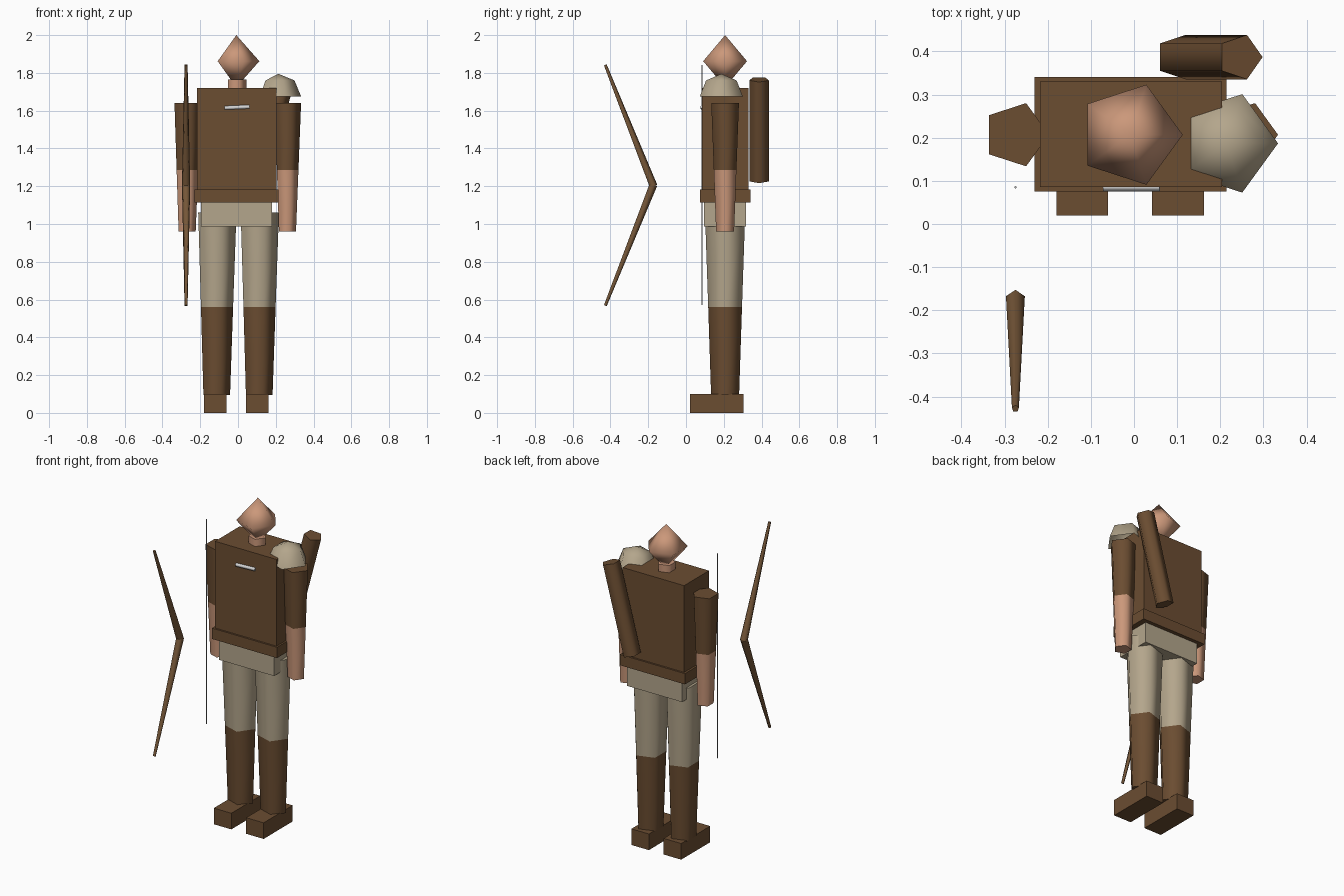
import bpy, bmesh
from math import radians, pi, cos, sin
from mathutils import Vector

cube = bpy.data.objects.get("Cube")
if cube:
    bpy.data.objects.remove(cube, do_unlink=True)


def material(name, color):
    m = bpy.data.materials.new(name)
    m.use_nodes = True
    m.diffuse_color = (*color, 1)
    m.node_tree.nodes["Principled BSDF"].inputs["Base Color"].default_value = (*color, 1)
    return m


LEATHER = material("brown leather", (0.147, 0.074, 0.031))
LINEN = material("tan linen", (0.456, 0.381, 0.262))
SKIN = material("skin", (0.60, 0.314, 0.195))
WOOD = material("bow wood", (0.18, 0.095, 0.04))
METAL = material("pale metal", (0.65, 0.65, 0.65))
CORD = material("grey cord", (0.40, 0.40, 0.40))


def finish(name, bm, mat, smooth=True, angle=75):
    bmesh.ops.recalc_face_normals(bm, faces=bm.faces)
    mesh = bpy.data.meshes.new(name)
    bm.to_mesh(mesh)
    bm.free()
    mesh.materials.append(mat)
    obj = bpy.data.objects.new(name, mesh)
    bpy.context.collection.objects.link(obj)
    if smooth:
        bpy.ops.object.select_all(action='DESELECT')
        obj.select_set(True)
        bpy.context.view_layer.objects.active = obj
        bpy.ops.object.shade_smooth_by_angle(angle=radians(angle))
    return obj


def box(name, x, y, z, mat):
    bm = bmesh.new()
    bmesh.ops.create_cube(bm, size=1)
    for v in bm.verts:
        v.co = [lo + (c + 0.5) * (hi - lo) for c, (lo, hi) in zip(v.co, (x, y, z))]
    return finish(name, bm, mat, smooth=False)


def turned(name, rings, mat, corner=(1, 0, 0), sides=5, caps=True, angle=75):
    """Loft of polygon rings (centre, radius), one corner pointing along corner."""
    rings = [(Vector(p), r) for p, r in rings]
    axis = (rings[-1][0] - rings[0][0]).normalized()
    u = Vector(corner)
    u = (u - axis * u.dot(axis)).normalized()
    w = axis.cross(u)
    bm = bmesh.new()
    loops = []
    for p, r in rings:
        turn = [2 * pi * i / sides for i in range(sides)]
        loops.append([bm.verts.new(p + (u * cos(a) + w * sin(a)) * r) for a in turn])
    for a, b in zip(loops, loops[1:]):
        for i in range(sides):
            j = (i + 1) % sides
            bm.faces.new((a[i], a[j], b[j], b[i]))
    if caps:
        for loop, (p, r) in zip((loops[0], loops[-1]), (rings[0], rings[-1])):
            if r > 0:
                bm.faces.new(loop)
    bmesh.ops.remove_doubles(bm, verts=bm.verts, dist=1e-5)
    return finish(name, bm, mat, angle=angle)


def upright(name, x, y, levels, mat, **kw):
    return turned(name, [((x, y, z), r) for z, r in levels], mat, **kw)


MID = 0.207   # depth of the body's centre line

# Head and neck
upright("head", -0.009, MID, [(1.724, 0), (1.862, 0.122), (2.0, 0)], SKIN, angle=120)
upright("neck", -0.009, MID, [(1.66, 0.053), (1.765, 0.053)], SKIN)

# Torso, belt and hips
box("tunic", (-0.218, 0.204), (0.086, 0.33), (1.12, 1.72), LEATHER)
box("belt", (-0.231, 0.215), (0.075, 0.341), (1.115, 1.182), LEATHER)
box("hips", (-0.196, 0.181), (0.095, 0.318), (0.987, 1.13), LINEN)

# Chest clasp
turned("chest_clasp", [((-0.072, 0.086, 1.614), 0.011), ((0.06, 0.086, 1.62), 0.011)],
       METAL, corner=(0, 0, 1))

# Legs, boots, arms
for side, leg_x, foot_x, arm_x in (("right", -0.12, -0.12, -0.274),
                                   ("left", 0.105, 0.102, 0.257)):
    upright(side + "_trouser_leg", leg_x, MID, [(0.56, 0.094), (1.06, 0.112)], LINEN)
    upright(side + "_boot", leg_x, MID, [(0.095, 0.078), (0.56, 0.094)], LEATHER)
    box(side + "_foot", (foot_x - 0.06, foot_x + 0.06), (0.02, 0.304), (0, 0.1), LEATHER)
    upright(side + "_sleeve", arm_x, MID, [(1.285, 0.063), (1.64, 0.077)], LEATHER)
    upright(side + "_forearm", arm_x, MID, [(0.96, 0.05), (1.285, 0.063)], SKIN)

# Domed shoulder guard
upright("left_shoulder_guard", 0.214, 0.187,
        [(1.675, 0.12), (1.76, 0.085), (1.795, 0)], LINEN, caps=False)

# Slanted quiver on the back
turned("quiver", [((0.103, 0.387, 1.23), 0.054), ((0.246, 0.387, 1.765), 0.054)], LEATHER)

# Bow limbs mirrored about the grip height, and the string
BOW_X, GRIP = -0.275, 1.205
for name, s in (("upper", 1), ("lower", -1)):
    turned(name + "_bow_limb",
           [((BOW_X, -0.174, GRIP - s * 0.005), 0.023),
            ((BOW_X, -0.428, GRIP + s * 0.637), 0.0085)], WOOD, corner=(0, 1, 0))
upright("bow_string", BOW_X, 0.085, [(0.572, 0.003), (1.842, 0.003)], CORD)
